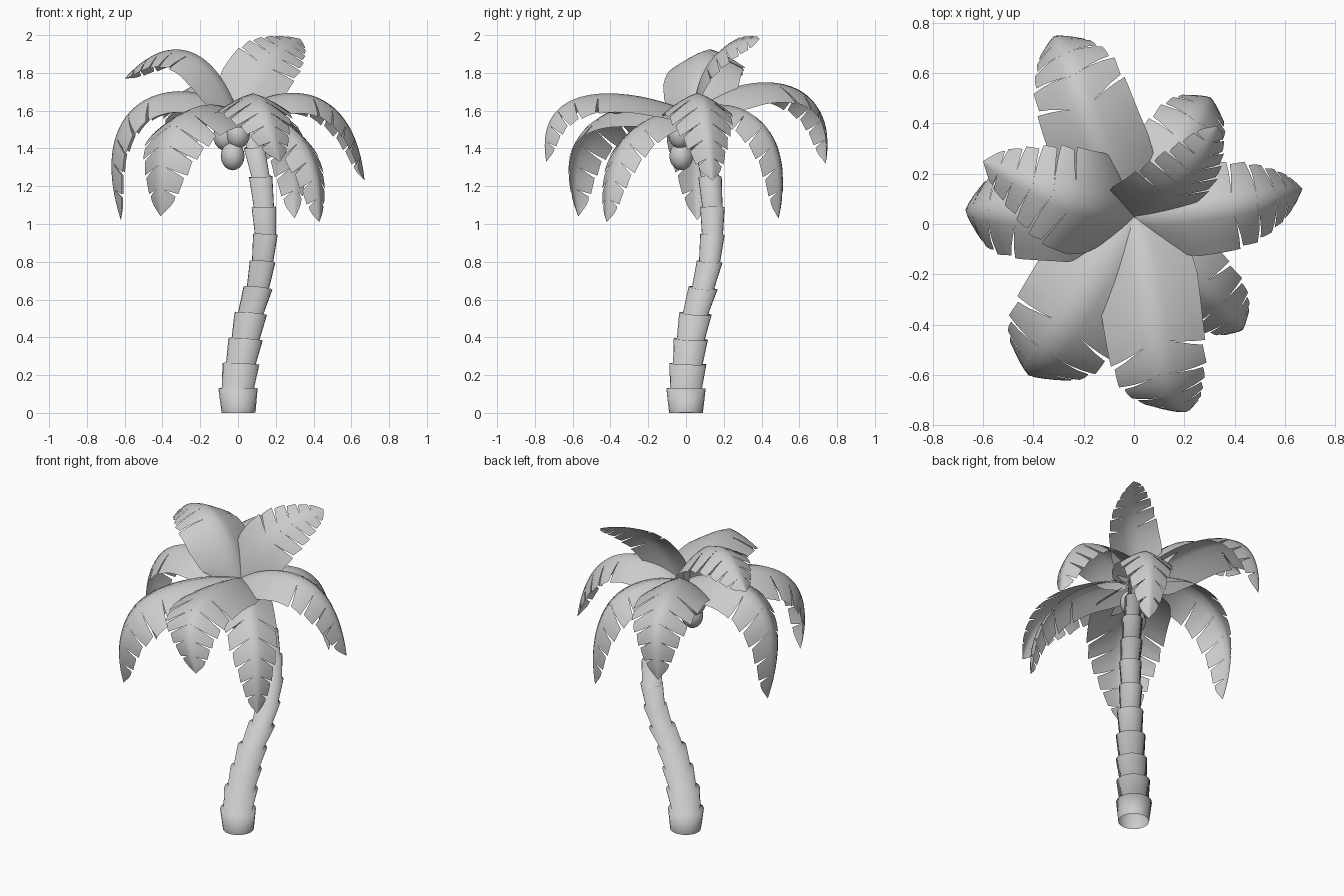
import bpy, bmesh, math
from mathutils import Vector, Quaternion

cube = bpy.data.objects.get("Cube")
if cube:
    bpy.data.objects.remove(cube)

grey = bpy.data.materials.new("light_grey")
grey.use_nodes = True
grey.diffuse_color = (0.6, 0.6, 0.6, 1)
grey.node_tree.nodes["Principled BSDF"].inputs["Base Color"].default_value = (0.6, 0.6, 0.6, 1)


def finish(bm, name, angle):
    mesh = bpy.data.meshes.new(name)
    bm.to_mesh(mesh)
    bm.free()
    mesh.materials.append(grey)
    obj = bpy.data.objects.new(name, mesh)
    bpy.context.collection.objects.link(obj)
    bpy.ops.object.select_all(action='DESELECT')
    obj.select_set(True)
    bpy.context.view_layer.objects.active = obj
    bpy.ops.object.shade_smooth_by_angle(angle=math.radians(angle))


# Trunk: stacked flaring segments along a leaning path (x, y, z, rim radius)
path = [(.003, 0, 0, .1), (0, 0, .13, .104), (.015, .01, .26, .098), (.04, .025, .39, .091),
        (.067, .05, .525, .086), (.105, .09, .66, .077), (.13, .125, .8, .068),
        (.145, .14, .945, .065), (.137, .14, 1.09, .065), (.12, .127, 1.25, .062),
        (.085, .1, 1.41, .055), (.02, .05, 1.6, .045)]
SIDES = 20


def ring(bm, centre, axis, radius):
    u = Vector((0, 1, 0)).cross(axis).normalized()
    v = axis.cross(u)
    return [bm.verts.new(centre + radius * (u * math.cos(a) + v * math.sin(a)))
            for a in (math.tau * i / SIDES for i in range(SIDES))]


bm = bmesh.new()
rings = []
for k in range(len(path) - 1):
    low, high = Vector(path[k][:3]), Vector(path[k + 1][:3])
    tilt = (high - low).normalized()
    axis = (tilt + Vector((0, 0, 1.5 if k < 9 else 0.3))).normalized()
    rim = path[k + 1][3]
    rings += [ring(bm, low, axis, rim * 0.86), ring(bm, high, axis, rim)]
for a, b in zip(rings, rings[1:]):
    for i in range(SIDES):
        j = (i + 1) % SIDES
        bm.faces.new((a[i], a[j], b[j], b[i]))
bm.faces.new(rings[-1])
finish(bm, "trunk", 130)

# Coconuts hanging under the crown
for n, spot in enumerate([(-.028, -.025, 1.36), (-.068, .005, 1.465), (.0, -.03, 1.475)]):
    bm = bmesh.new()
    bmesh.ops.create_uvsphere(bm, u_segments=16, v_segments=10, radius=.063)
    for v in bm.verts:
        v.co.z *= 1.2
        v.co += Vector(spot)
    finish(bm, f"coconut_{n + 1}", 60)


# Fronds: arched leaves, broad at the base, with slits along the outer edge
def bezier(p, t):
    s = 1 - t
    return p[0] * s**3 + p[1] * 3 * s * s * t + p[2] * 3 * s * t * t + p[3] * t**3


OUTLINE = [(0, .5), (.07, .9), (.2, 1.02), (.45, .98), (.65, .82), (.85, .52), (.95, .3), (1, 0)]
CUTS = [0, .12, .27, .46, .6, .72, .82, .91, 1]
ACROSS = [0, .25, .5, .75, 1]
ROWS = 4


def half_width(t):
    for (t0, w0), (t1, w1) in zip(OUTLINE, OUTLINE[1:]):
        if t <= t1:
            return w0 + (w1 - w0) * (t - t0) / (t1 - t0)
    return 0


def frond(name, points, width, droop, roll):
    points = [Vector(p) for p in points]
    heading = points[3] - points[0]
    side = Vector((heading.y, -heading.x, 0)).normalized()
    side = Quaternion(heading.normalized(), math.radians(roll)) @ side
    bm = bmesh.new()

    def place(t, s, sign, reach):
        slid = min(1, t + 0.3 * s * t * (1 - t))
        ahead = bezier(points, min(1, slid + .01)) - bezier(points, max(0, slid - .01))
        up = side.cross(ahead).normalized()
        w = width * half_width(t) * reach
        return bezier(points, slid) + side * (sign * w * s) - up * (droop * w * s**1.3)

    for sign in (-1, 1):
        for k in range(len(CUTS) - 1):
            start, span = CUTS[k], CUTS[k + 1] - CUTS[k]
            grid = []
            for r in range(ROWS + 1):
                u = r / ROWS
                row = []
                for s in ACROSS:
                    # slits open past the middle, on the outer leaflets only
                    gap = max(0, s - .4) * .22 if k > 2 else 0
                    squeezed = gap + u * (1 - gap)
                    reach = 1 + (.1 * u - .05 if k > 2 else 0) * s
                    row.append(bm.verts.new(place(start + span * squeezed, s, sign, reach)))
                grid.append(row)
            for r in range(ROWS):
                for c in range(len(ACROSS) - 1):
                    quad = [grid[r][c], grid[r][c + 1], grid[r + 1][c + 1], grid[r + 1][c]]
                    bm.faces.new(quad if sign > 0 else quad[::-1])
    bmesh.ops.remove_doubles(bm, verts=bm.verts, dist=.0008)
    finish(bm, name, 50)


# name, two bend points, tip, half width, droop, roll
crown = (0, .03, 1.59)
fronds = [
    ("frond_back_right", (-.15, .25, 1.82), (-.3, .82, 1.86), (-.32, .74, 1.32), .195, .55, 0),
    ("frond_upper_right", (-.12, .04, 1.94), (-.36, .13, 2.04), (-.6, .25, 1.77), .21, .5, 0),
    ("frond_right", (-.28, .04, 1.83), (-.84, .05, 1.71), (-.62, .06, 1.02), .185, .6, 0),
    ("frond_front_right", (-.16, -.24, 1.69), (-.48, -.73, 1.65), (-.41, -.57, 1.04), .23, .5, 0),
    ("frond_front", (.08, -.28, 1.73), (.1, -.82, 1.79), (.22, -.74, 1.33), .2, .5, 0),
    ("frond_front_left", (.15, -.14, 1.63), (.46, -.44, 1.52), (.43, -.42, 1.01), .155, .5, 0),
    ("frond_left", (.26, .05, 1.78), (.62, .1, 1.74), (.67, .14, 1.23), .18, .6, 0),
    ("frond_upper_left", (.08, .07, 1.8), (.2, .12, 1.96), (.33, .39, 1.98), .18, .25, 40),
    ("frond_back_left", (.11, .18, 1.69), (.34, .58, 1.65), (.3, .49, 1.03), .165, .5, 0),
]
for name, bend_a, bend_b, tip, width, droop, roll in fronds:
    frond(name, (crown, bend_a, bend_b, tip), width, droop, roll)
